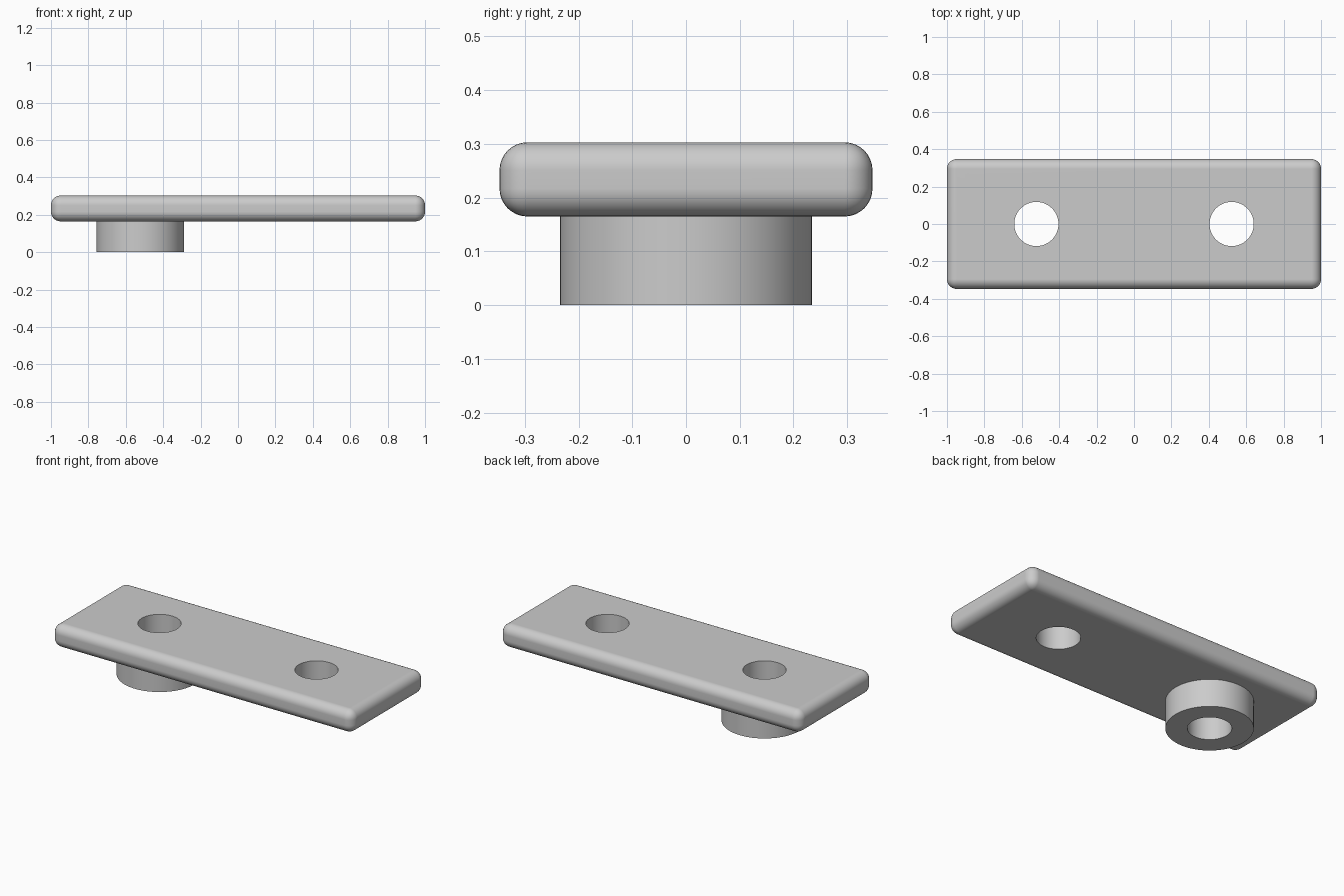
import bpy
import math

default = bpy.data.objects.get("Cube")
if default:
    bpy.data.objects.remove(default, do_unlink=True)

HOLE_X = 0.522
HOLE_R = 0.118
BOSS_R = 0.234
BOTTOM, TOP = 0.165, 0.303

grey = bpy.data.materials.new("plain grey")
grey.use_nodes = True
colour = (0.6, 0.6, 0.6, 1)
grey.diffuse_color = colour
grey.node_tree.nodes["Principled BSDF"].inputs["Base Color"].default_value = colour


def cylinder(name, x, radius, low, high):
    bpy.ops.mesh.primitive_cylinder_add(
        vertices=96, radius=radius, depth=high - low,
        location=(x, 0, (low + high) / 2))
    obj = bpy.context.object
    obj.name = name
    obj.data.materials.append(grey)
    return obj


def apply(obj, modifier):
    bpy.context.view_layer.objects.active = obj
    bpy.ops.object.modifier_apply(modifier=modifier.name)


def combine(obj, other, operation):
    mod = obj.modifiers.new(operation.title(), 'BOOLEAN')
    mod.operation = operation
    mod.solver = 'EXACT'
    mod.object = other
    apply(obj, mod)
    bpy.data.objects.remove(other, do_unlink=True)


# Plate with rounded edges
bpy.ops.mesh.primitive_cube_add(size=1, location=(0, 0, (BOTTOM + TOP) / 2))
plate = bpy.context.object
plate.name = "mounting_plate"
plate.scale = (2, 0.694, TOP - BOTTOM)
bpy.ops.object.transform_apply(location=False, rotation=False, scale=True)
plate.data.materials.append(grey)
bevel = plate.modifiers.new("Rounded edges", 'BEVEL')
bevel.width = 0.052
bevel.segments = 8
apply(plate, bevel)

# Round boss under one end
combine(plate, cylinder("boss", -HOLE_X, BOSS_R, 0, 0.23), 'UNION')

# Through holes
for x in (-HOLE_X, HOLE_X):
    combine(plate, cylinder("hole_cutter", x, HOLE_R, -0.1, 0.5), 'DIFFERENCE')

# Smooth rounds with crisp rims
bpy.ops.object.select_all(action='DESELECT')
plate.select_set(True)
bpy.context.view_layer.objects.active = plate
bpy.ops.object.shade_smooth_by_angle(angle=math.radians(30))
weighted = plate.modifiers.new("Even shading", 'WEIGHTED_NORMAL')
weighted.keep_sharp = True
